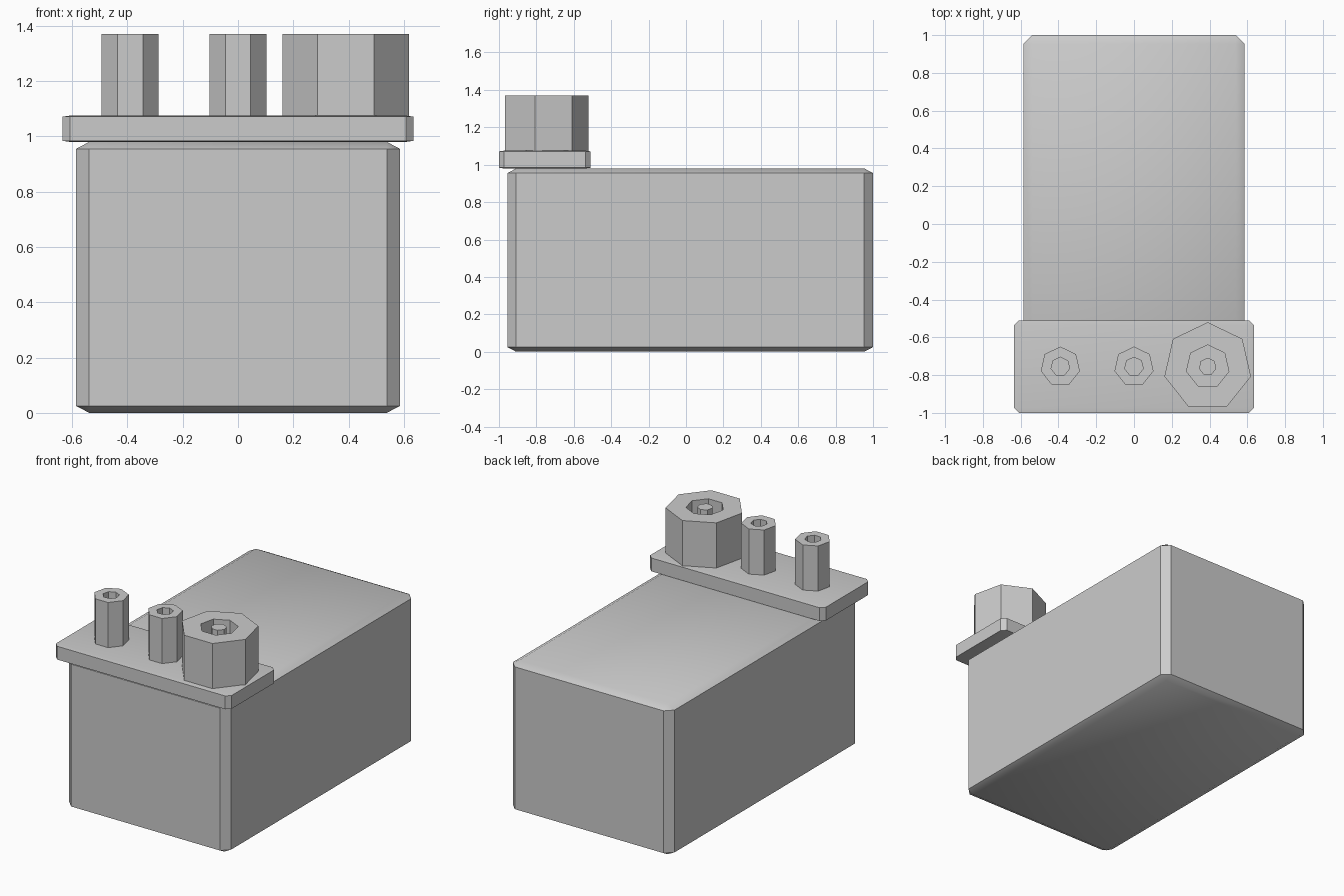
import bpy
import bmesh
from math import cos, sin, pi, radians

cube = bpy.data.objects.get("Cube")
if cube:
    bpy.data.objects.remove(cube, do_unlink=True)

# Single grey finish
grey = bpy.data.materials.new("plain_grey")
grey.use_nodes = True
colour = (0.6, 0.6, 0.6, 1)
grey.diffuse_color = colour
grey.node_tree.nodes["Principled BSDF"].inputs["Base Color"].default_value = colour

SIDES = 7
DECK = 1.075    # top of the mounting plate
RIM = 1.37      # top of the terminals
ROW_Y = -0.755  # line of the terminals


def finish(name, bm, smooth=False):
    bmesh.ops.recalc_face_normals(bm, faces=bm.faces[:])
    mesh = bpy.data.meshes.new(name)
    bm.to_mesh(mesh)
    bm.free()
    mesh.materials.append(grey)
    obj = bpy.data.objects.new(name, mesh)
    bpy.context.collection.objects.link(obj)
    if smooth:
        bpy.ops.object.select_all(action="DESELECT")
        obj.select_set(True)
        bpy.context.view_layer.objects.active = obj
        bpy.ops.object.shade_smooth_by_angle(angle=radians(32))
    return obj


def chamfered_box(name, low, high, chamfer, chamfer_z):
    """Box whose chamfer is flatter in height than in plan."""
    stretch = chamfer / chamfer_z
    size = [b - a for a, b in zip(low, high)]
    bm = bmesh.new()
    bmesh.ops.create_cube(bm, size=1)
    bmesh.ops.scale(bm, vec=(size[0], size[1], size[2] * stretch), verts=bm.verts[:])
    bmesh.ops.bevel(bm, geom=bm.edges[:], offset=chamfer, segments=1,
                    profile=0.5, affect="EDGES")
    bmesh.ops.scale(bm, vec=(1, 1, 1 / stretch), verts=bm.verts[:])
    centre = [(a + b) / 2 for a, b in zip(low, high)]
    bmesh.ops.translate(bm, vec=centre, verts=bm.verts[:])
    return finish(name, bm, smooth=True)


def turned(name, x, profile):
    """Closed seven-sided solid from (radius, height) rings, capped at both ends."""
    bm = bmesh.new()
    rings = []
    for radius, z in profile:
        angles = [pi / 2 + 2 * pi * i / SIDES for i in range(SIDES)]
        rings.append([bm.verts.new((x + radius * cos(a), ROW_Y + radius * sin(a), z))
                      for a in angles])
    for lower, upper in zip(rings, rings[1:]):
        for i in range(SIDES):
            j = (i + 1) % SIDES
            bm.faces.new((lower[i], lower[j], upper[j], upper[i]))
    bm.faces.new(rings[0][::-1])
    bm.faces.new(rings[-1])
    return finish(name, bm)


def socket(name, x, outer, inner):
    floor = DECK + 0.005
    return turned(name, x, [(outer, DECK - 0.01), (outer, RIM), (inner, RIM), (inner, floor)])


# Main body and mounting plate
chamfered_box("body", (-0.585, -0.955, 0), (0.585, 1, 0.98), 0.047, 0.025)
chamfered_box("mounting_plate", (-0.635, -1, 0.98), (0.635, -0.51, DECK), 0.027, 0.004)

# Two narrow sockets and one wide socket with a centre pin
socket("outer_socket", -0.39, 0.106, 0.05)
socket("middle_socket", 0, 0.106, 0.05)
socket("wide_socket", 0.39, 0.235, 0.115)
turned("centre_pin", 0.39, [(0.047, DECK), (0.047, RIM)])
